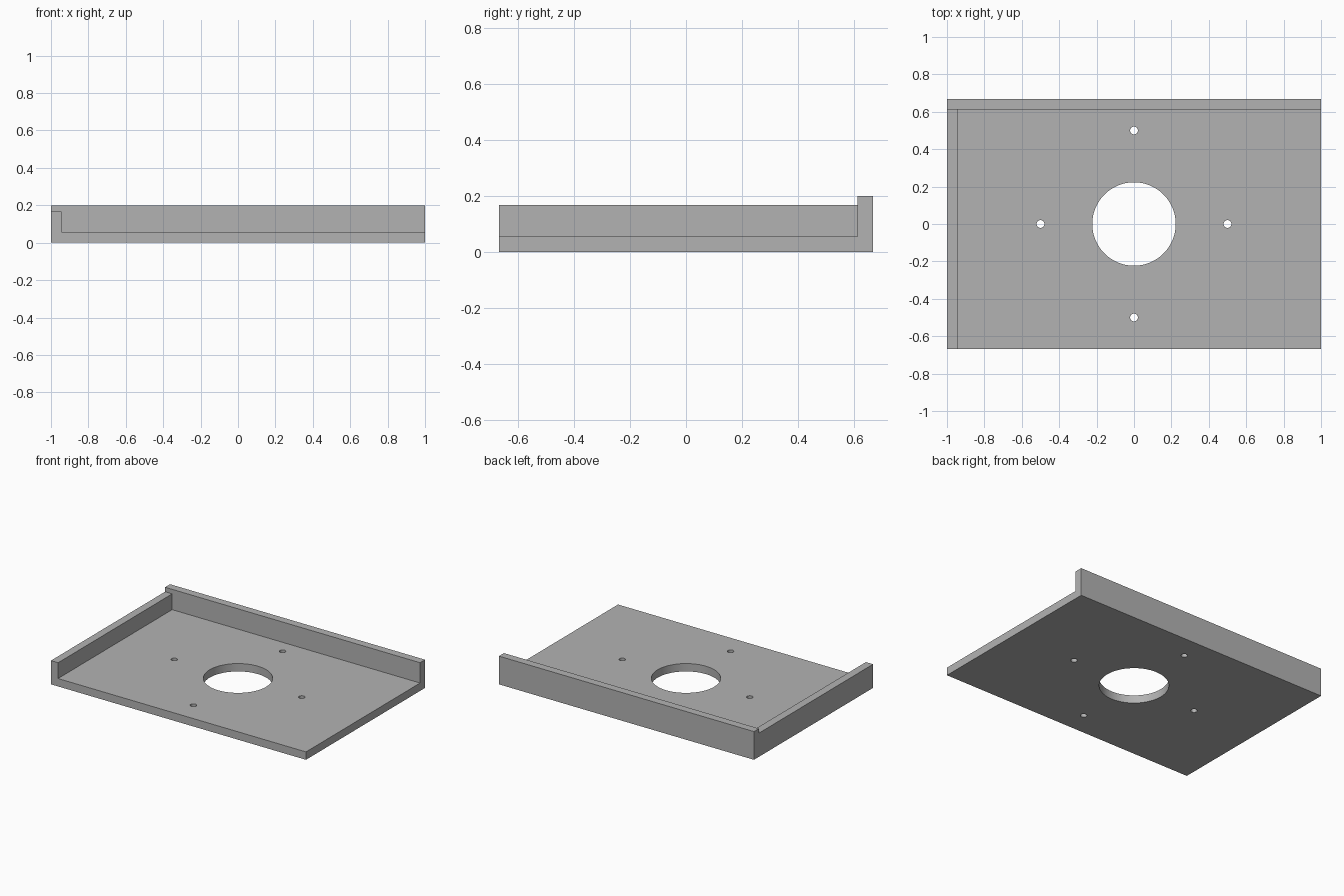
import bpy
from math import radians
from mathutils import Vector

cube = bpy.data.objects.get("Cube")
if cube:
    bpy.data.objects.remove(cube, do_unlink=True)

W, D, H = 1.0, 0.667, 0.2       # half width, half depth, full height
WALL, FLOOR, LEDGE = 0.056, 0.056, 0.168
OVER = 0.1                      # how far cutters overshoot

grey = bpy.data.materials.new("plain grey")
grey.use_nodes = True
colour = (0.45, 0.45, 0.45, 1)
grey.diffuse_color = colour
grey.node_tree.nodes["Principled BSDF"].inputs["Base Color"].default_value = colour


def box(name, low, high):
    low, high = Vector(low), Vector(high)
    bpy.ops.mesh.primitive_cube_add(size=1, location=(low + high) / 2)
    ob = bpy.context.object
    ob.name = name
    ob.scale = high - low
    bpy.ops.object.transform_apply(location=True, rotation=False, scale=True)
    ob.data.materials.append(grey)
    return ob


def drill(name, x, y, radius, sides):
    bpy.ops.mesh.primitive_cylinder_add(vertices=sides, radius=radius, depth=1, location=(x, y, 0))
    ob = bpy.context.object
    ob.name = name
    ob.data.materials.append(grey)
    return ob


# Solid block that the tray is carved from
tray = box("mounting_tray", (-W, -D, 0), (W, D, H))

# Open pocket above the floor, and the lower top of the side wall
cutters = [
    box("pocket_cutter", (-W + WALL, -D - OVER, FLOOR), (W + OVER, D - WALL, H + OVER)),
    box("side_wall_cutter", (-W - OVER, -D - OVER, LEDGE), (-W + WALL + 0.01, D - WALL, H + OVER)),
    drill("centre_hole_cutter", 0, 0, 0.223, 64),
]
# Four screw holes around the centre
for x, y in ((0.5, 0), (-0.5, 0), (0, 0.5), (0, -0.5)):
    cutters.append(drill("screw_hole_cutter", x, y, 0.021, 24))

bpy.ops.object.select_all(action="DESELECT")
tray.select_set(True)
bpy.context.view_layer.objects.active = tray
for cutter in cutters:
    cutter.hide_render = True
    mod = tray.modifiers.new("cut", "BOOLEAN")
    mod.operation = "DIFFERENCE"
    mod.solver = "EXACT"
    mod.object = cutter
    bpy.ops.object.modifier_apply(modifier=mod.name)
    bpy.data.objects.remove(cutter, do_unlink=True)

# Smooth hole walls, crisp edges
bpy.ops.object.shade_smooth_by_angle(angle=radians(30))
